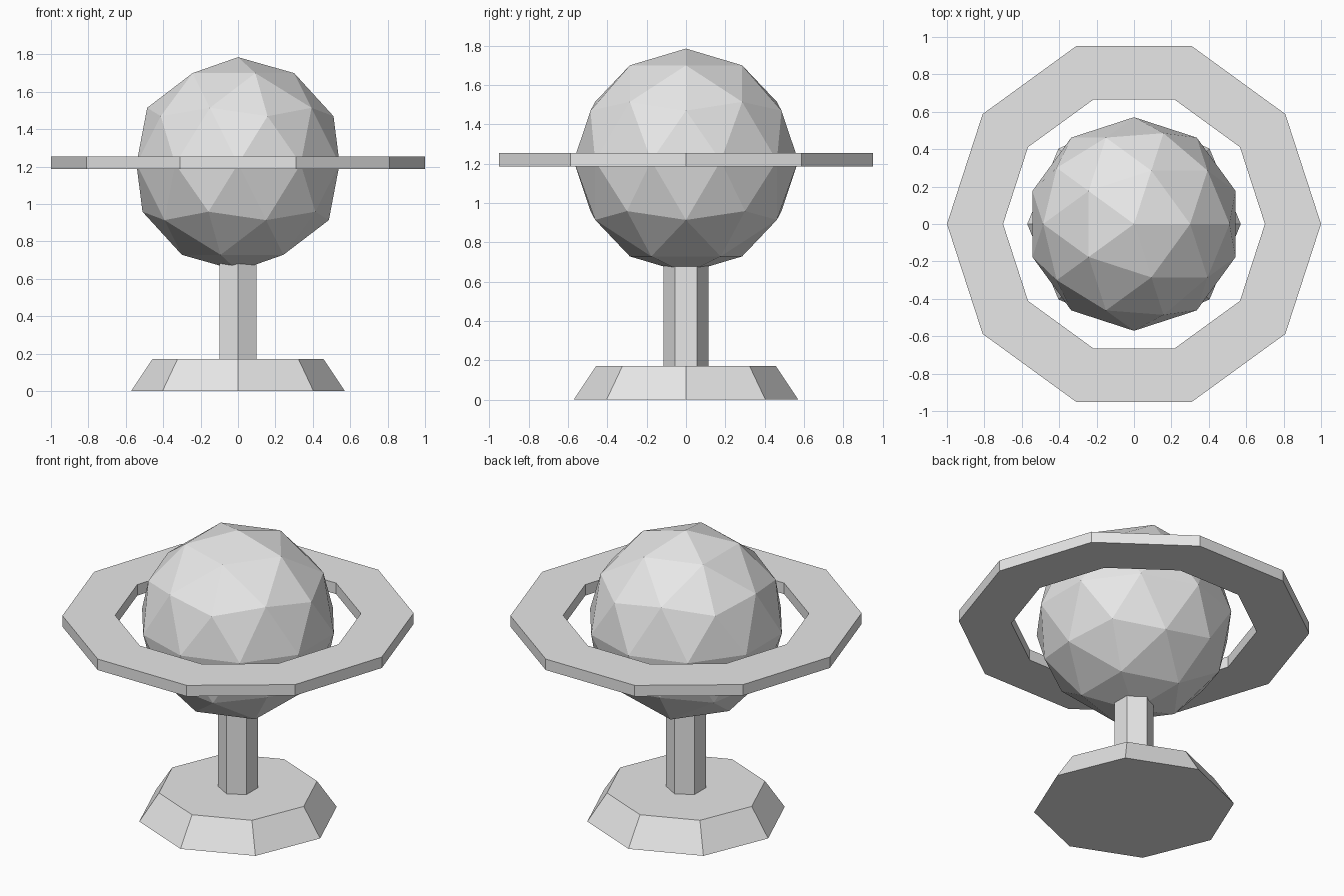
import bpy
import bmesh
from math import cos, sin, tau

cube = bpy.data.objects.get("Cube")
if cube:
    bpy.data.objects.remove(cube, do_unlink=True)

# One plain material for every part
grey = bpy.data.materials.new("light_grey")
grey.use_nodes = True
grey.diffuse_color = (0.8, 0.8, 0.8, 1)
grey.node_tree.nodes["Principled BSDF"].inputs["Base Color"].default_value = grey.diffuse_color


def finish(name):
    ob = bpy.context.object
    ob.name = ob.data.name = name
    ob.data.materials.clear()
    ob.data.materials.append(grey)
    return ob


def prism(name, sides, r_bottom, r_top, z0, z1):
    bpy.ops.mesh.primitive_cone_add(vertices=sides, radius1=r_bottom, radius2=r_top,
                                    depth=z1 - z0, location=(0, 0, (z0 + z1) / 2))
    return finish(name)


def flat_ring(name, sides, r_in, r_out, z0, z1):
    # Rectangular cross-section carried around a polygon
    bm = bmesh.new()
    section = [(r_in, z0), (r_out, z0), (r_out, z1), (r_in, z1)]
    loops = [[bm.verts.new((r * cos(tau * i / sides), r * sin(tau * i / sides), z))
              for r, z in section] for i in range(sides)]
    for i, a in enumerate(loops):
        b = loops[(i + 1) % sides]
        for j in range(4):
            k = (j + 1) % 4
            bm.faces.new((a[j], b[j], b[k], a[k]))
    bmesh.ops.recalc_face_normals(bm, faces=bm.faces)
    mesh = bpy.data.meshes.new(name)
    bm.to_mesh(mesh)
    bm.free()
    mesh.materials.append(grey)
    ob = bpy.data.objects.new(name, mesh)
    bpy.context.collection.objects.link(ob)
    return ob


# Stand
prism("base", 8, 0.571, 0.457, 0, 0.171)
prism("pole", 6, 0.114, 0.114, 0.171, 0.70)

# Faceted planet
bpy.ops.mesh.primitive_ico_sphere_add(subdivisions=2, radius=0.571, location=(0, 0, 1.214))
finish("planet")

# Planet ring
flat_ring("ring", 10, 0.70, 1.0, 1.186, 1.255)
